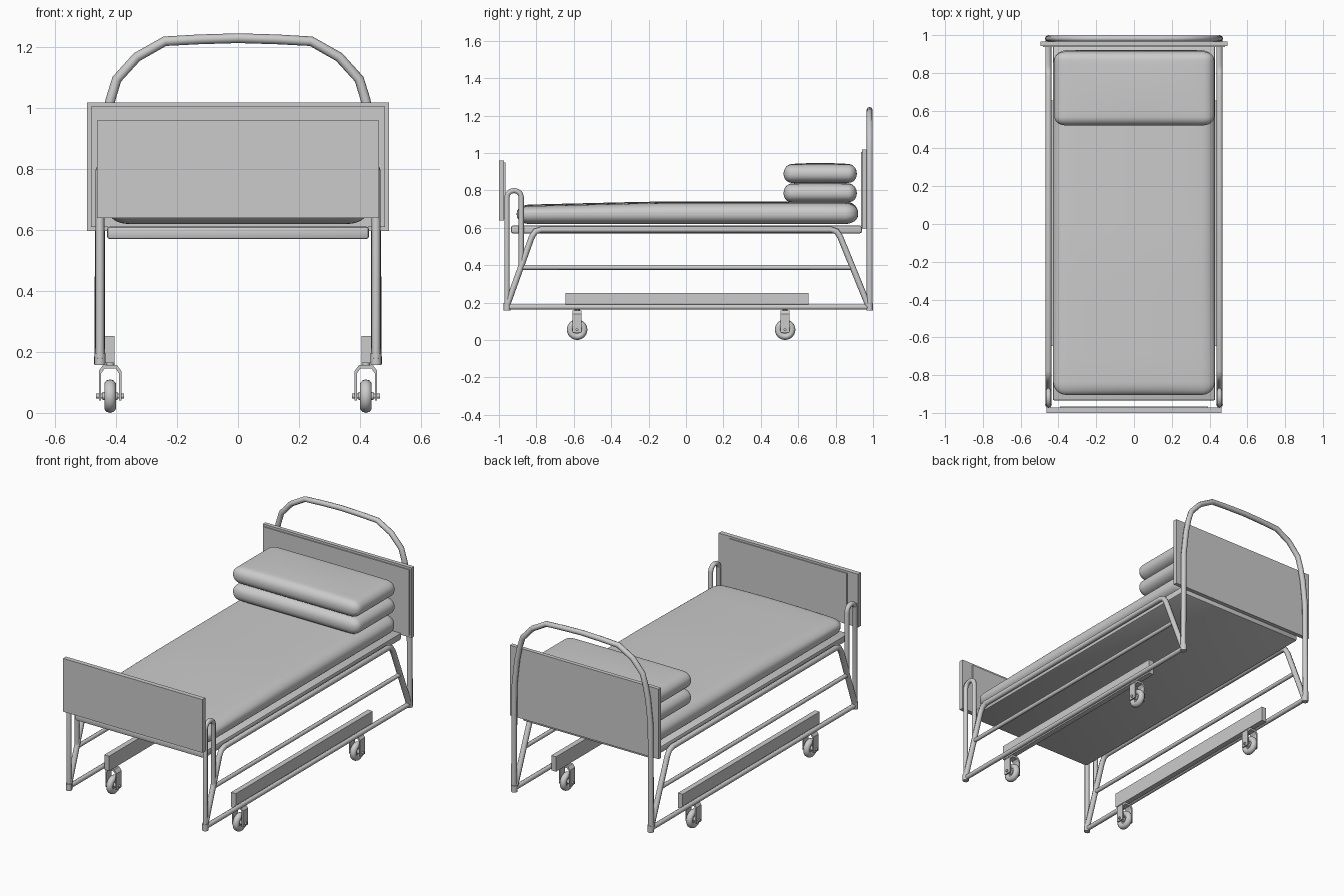
import bpy, bmesh, math
from mathutils import Vector

if "Cube" in bpy.data.objects:
    bpy.data.objects.remove(bpy.data.objects["Cube"])


def finish(bm, name, smooth=True):
    bmesh.ops.recalc_face_normals(bm, faces=bm.faces)
    me = bpy.data.meshes.new(name)
    bm.to_mesh(me)
    bm.free()
    ob = bpy.data.objects.new(name, me)
    bpy.context.collection.objects.link(ob)
    if smooth:
        bpy.ops.object.select_all(action='DESELECT')
        ob.select_set(True)
        bpy.context.view_layer.objects.active = ob
        bpy.ops.object.shade_smooth_by_angle(angle=math.radians(40))
    return ob


def box(name, lo, hi, bevel=0.0):
    bm = bmesh.new()
    bmesh.ops.create_cube(bm, size=1)
    for v in bm.verts:
        v.co = Vector([(a + b) / 2 + c * (b - a) for a, b, c in zip(lo, hi, v.co)])
    if bevel:
        bmesh.ops.bevel(bm, geom=bm.edges[:], offset=bevel, segments=2,
                        profile=0.5, affect='EDGES')
    return finish(bm, name, bevel > 0)


def tube(name, pts, r):
    cu = bpy.data.curves.new(name, 'CURVE')
    cu.dimensions = '3D'
    cu.bevel_depth = r
    cu.bevel_resolution = 2
    cu.use_fill_caps = True
    sp = cu.splines.new('POLY')
    sp.points.add(len(pts) - 1)
    for p, c in zip(sp.points, pts):
        p.co = (*c, 1)
    sp.use_smooth = True
    ob = bpy.data.objects.new(name, cu)
    bpy.context.collection.objects.link(ob)
    return ob


def cushion(name, lo, hi, rad, shape):
    """Rounded box with a dense grid; shape(u, v, w) returns a z offset."""
    bm = bmesh.new()
    bmesh.ops.create_cube(bm, size=2)
    bmesh.ops.subdivide_edges(bm, edges=bm.edges[:], cuts=19, use_grid_fill=True)
    mid = [(a + b) / 2 for a, b in zip(lo, hi)]
    half = [(b - a) / 2 for a, b in zip(lo, hi)]
    for v in bm.verts:
        t = v.co.copy()
        e = Vector([max(0, (abs(c) - 0.6) / 0.4) for c in t])
        e.normalize()
        p = []
        for i in range(3):
            inner = half[i] - rad[i]
            s = math.copysign(1, t[i])
            p.append(mid[i] + s * (inner * min(1, abs(t[i]) / 0.6) + rad[i] * e[i]))
        u, w, h = [(p[i] - mid[i]) / half[i] for i in range(3)]
        p[2] += shape(u, w, h)
        v.co = p
    return finish(bm, name)


def cylinder_x(name, x, y, z, r, depth, seg=20):
    bm = bmesh.new()
    bmesh.ops.create_cone(bm, cap_ends=True, segments=seg, radius1=r, radius2=r, depth=depth)
    for v in bm.verts:
        v.co = (x + v.co.z, y + v.co.x, z + v.co.y)
    return finish(bm, name)


def tyre(name, x, y, z, major, minor):
    bm = bmesh.new()
    n, m = 24, 10
    rings = []
    for i in range(n):
        a = 2 * math.pi * i / n
        ring = []
        for j in range(m):
            b = 2 * math.pi * j / m
            r = major + minor * math.cos(b)
            ring.append(bm.verts.new((x + 1.1 * minor * math.sin(b),
                                      y + r * math.cos(a), z + r * math.sin(a))))
        rings.append(ring)
    for i in range(n):
        for j in range(m):
            a, b = rings[i], rings[(i + 1) % n]
            bm.faces.new((a[j], b[j], b[(j + 1) % m], a[(j + 1) % m]))
    return finish(bm, name)


def fork(name, x, y):
    # inverted U profile extruded along y
    right = [(0.037, 0.04), (0.037, 0.138), (0.022, 0.158)]
    inner = [(-0.029, 0.04), (-0.029, 0.130), (-0.018, 0.146),
             (0.018, 0.146), (0.029, 0.130), (0.029, 0.04)]
    prof = right + [(-a, b) for a, b in reversed(right)] + inner
    bm = bmesh.new()
    f = bm.faces.new([bm.verts.new((x + a, y - 0.024, z)) for a, z in prof])
    res = bmesh.ops.extrude_face_region(bm, geom=[f])
    bmesh.ops.translate(bm, vec=(0, 0.048, 0),
                        verts=[v for v in res['geom'] if isinstance(v, bmesh.types.BMVert)])
    return finish(bm, name, False)


# bed platform, mattress and two pillows
box("bed_base", (-0.43, -0.935, 0.57), (0.43, 0.94, 0.612), 0.01)
cushion("mattress", (-0.428, -0.905, 0.62), (0.428, 0.92, 0.728), (0.07, 0.07, 0.048),
        lambda u, v, h: (0.012 * (1 - u * u) - 0.022 * max(0, -v - 0.2)) * max(0, h))
for i, z in enumerate((0.736, 0.840)):
    cushion(f"pillow_{i + 1}", (-0.422, 0.522, z), (0.425, 0.913, z + 0.098),
            (0.06, 0.045, 0.045),
            lambda u, v, h: 0.008 * (1 - u * u) * (1 - v * v) * max(0, h))

# end boards with raised inner panels
box("headboard", (-0.495, 0.942, 0.597), (0.495, 0.966, 1.018))
box("headboard_panel", (-0.483, 0.936, 0.61), (0.483, 0.944, 1.005))
box("footboard", (-0.463, -1.0, 0.64), (0.463, -0.972, 0.96))
box("footboard_panel", (-0.392, -0.974, 0.65), (0.392, -0.966, 0.948))

# head hoop running from foot to foot over the headboard
half = [(0.456, 0.16), (0.452, 0.80), (0.435, 0.95), (0.418, 1.03), (0.398, 1.095),
        (0.332, 1.168), (0.24, 1.22), (0.13, 1.226), (0.0, 1.23)]
pts = half + [(-x, z) for x, z in reversed(half[:-1])]
tube("head_hoop", [(x, 0.982, z) for x, z in pts], 0.016)

for s, side in ((-1, "left"), (1, "right")):
    X = s * 0.453
    # foot leg curling over into an inverted U
    hook = [(-0.957, 0.16), (-0.957, 0.765)]
    hook += [(-0.919 - 0.038 * math.cos(math.pi * k / 6),
              0.765 + 0.034 * math.sin(math.pi * k / 6)) for k in range(1, 6)]
    hook += [(-0.881, 0.765), (-0.881, 0.40)]
    tube(f"foot_leg_{side}", [(X, y, z) for y, z in hook], 0.014)
    # sloping side frame
    frame = [(-0.96, 0.175), (-0.825, 0.55), (-0.805, 0.58), (-0.775, 0.59),
             (0.775, 0.59), (0.805, 0.58), (0.825, 0.55), (0.978, 0.175)]
    tube(f"side_frame_{side}", [(X, y, z) for y, z in frame], 0.016)
    # rails
    tube(f"middle_rail_{side}", [(X, -0.88, 0.387), (X, 0.89, 0.387)], 0.012)
    tube(f"lower_rail_{side}", [(X, -0.957, 0.176), (X, 0.982, 0.176)], 0.014)
    # leg end caps
    for y, end in ((-0.957, "foot"), (0.982, "head")):
        tube(f"leg_cap_{end}_{side}", [(X, y, 0.157), (X, y, 0.197)], 0.018)
    # bumper plank above the casters
    a, b = sorted((s * 0.405, s * 0.437))
    box(f"side_plank_{side}", (a, -0.645, 0.163), (b, 0.655, 0.252))
    # casters
    for y, end in ((-0.582, "foot"), (0.53, "head")):
        x, tag = s * 0.42, f"{end}_{side}"
        fork(f"caster_fork_{tag}", x, y)
        tyre(f"caster_tyre_{tag}", x, y, 0.055, 0.037, 0.018)
        cylinder_x(f"caster_disc_{tag}", x, y, 0.055, 0.034, 0.014)
        cylinder_x(f"caster_hub_{tag}", x, y, 0.055, 0.013, 0.05, 12)
        cylinder_x(f"caster_axle_{tag}", x, y, 0.055, 0.008, 0.092, 10)
        tube(f"caster_stem_{tag}", [(x, y, 0.15), (x, y, 0.172)], 0.014)
